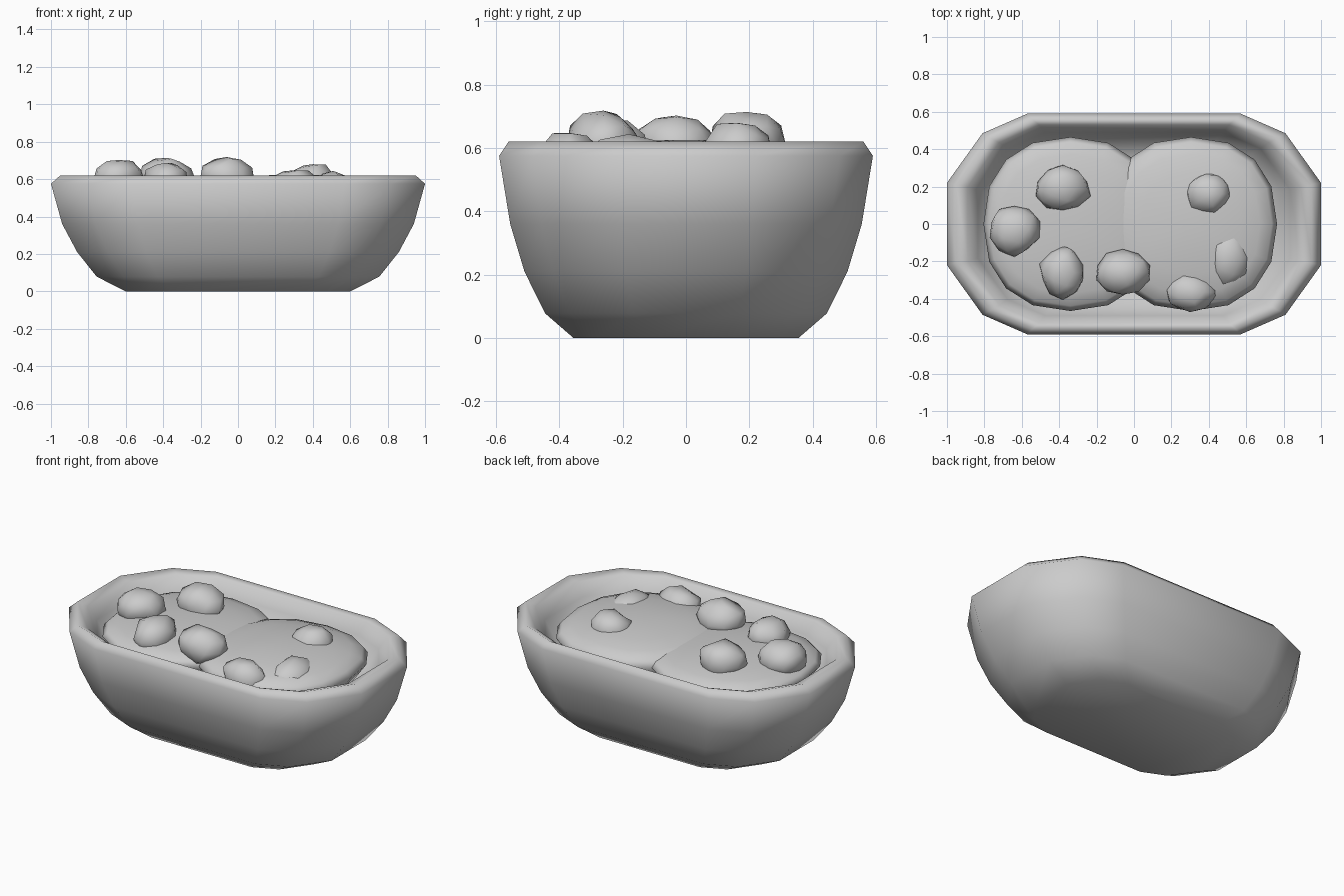
import bpy, bmesh, math, random
from mathutils import Vector

if "Cube" in bpy.data.objects:
    bpy.data.objects.remove(bpy.data.objects["Cube"])

random.seed(4)


def add_object(name, bm):
    bmesh.ops.recalc_face_normals(bm, faces=bm.faces)
    for f in bm.faces:
        f.smooth = True
    me = bpy.data.meshes.new(name)
    bm.to_mesh(me)
    bm.free()
    ob = bpy.data.objects.new(name, me)
    bpy.context.collection.objects.link(ob)
    return ob


def loft(name, rings):
    """Bridge closed loops of points, cap both ends."""
    bm = bmesh.new()
    loops = [[bm.verts.new(p) for p in r] for r in rings]
    n = len(loops[0])
    for a, b in zip(loops, loops[1:]):
        for i in range(n):
            j = (i + 1) % n
            bm.faces.new((a[i], a[j], b[j], b[i]))
    bm.faces.new(loops[0][::-1])
    bm.faces.new(loops[-1])
    return add_object(name, bm)


# Bowl: twelve-sided outline swept through an outer and inner wall profile
quarter = [(1.0, 0.22), (0.81, 0.485), (0.57, 0.59)]
outline = (quarter + [(-x, y) for x, y in quarter[::-1]]
           + [(-x, -y) for x, y in quarter] + [(x, -y) for x, y in quarter[::-1]])
# half length, half width, height
profile = [(0.60, 0.355, 0), (0.755, 0.445, 0.078), (0.86, 0.51, 0.21),
           (0.94, 0.555, 0.36), (1.0, 0.59, 0.575), (0.95, 0.56, 0.62),
           (0.89, 0.53, 0.602), (0.835, 0.49, 0.53), (0.78, 0.455, 0.43),
           (0.60, 0.35, 0.36)]
loft("bowl", [[(x * a, y * b / 0.59, z) for x, y in outline] for a, b, z in profile])


# Two overlapping rounded mounds of filling
def mound(name, cx, rx, ry, base, top):
    def sq(v):
        return math.copysign(abs(v) ** 0.87, v)
    rings = []
    for s, h in [(0.85, -1.0), (1, 0), (0.94, 0.36), (0.8, 0.62), (0.58, 0.82),
                 (0.33, 0.95), (0.12, 1.0)]:
        rings.append([(cx + rx * s * sq(math.cos(math.tau * i / 16)),
                       ry * s * sq(math.sin(math.tau * i / 16)),
                       base + (top - base) * h) for i in range(16)])
    loft(name, rings)


mound("left_mound", -0.34, 0.465, 0.465, 0.525, 0.605)
mound("right_mound", 0.305, 0.46, 0.465, 0.525, 0.625)

# Lumpy chunks on top: x, y, radius x, radius y, top height
chunks = [(-0.64, -0.03, 0.14, 0.14, 0.71), (-0.38, 0.19, 0.15, 0.13, 0.72),
          (-0.38, -0.26, 0.125, 0.145, 0.70), (-0.06, -0.26, 0.145, 0.125, 0.72),
          (0.30, -0.365, 0.14, 0.11, 0.66), (0.51, -0.18, 0.13, 0.175, 0.64),
          (0.40, 0.16, 0.125, 0.12, 0.69)]
for k, (x, y, rx, ry, top) in enumerate(chunks):
    bm = bmesh.new()
    bmesh.ops.create_icosphere(bm, subdivisions=2, radius=1)
    for v in bm.verts:
        c = v.co * random.uniform(0.88, 1.06)
        v.co = Vector((x + c.x * rx, y + c.y * ry, top - 0.11 + c.z * 0.11))
    add_object(f"chunk_{k + 1}", bm)
